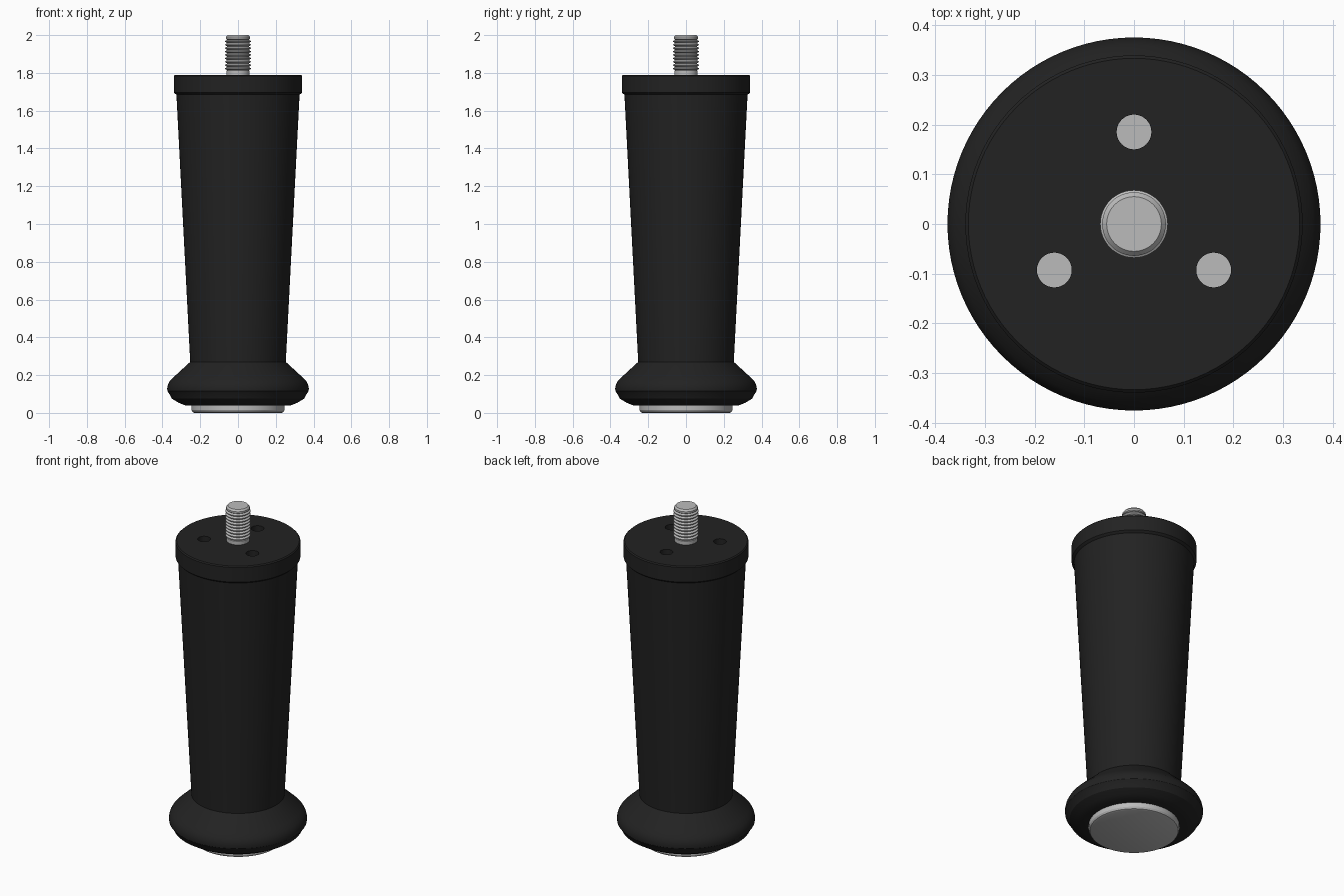
import bpy, bmesh, math
from mathutils import Matrix, Vector

cube = bpy.data.objects.get("Cube")
if cube:
    bpy.data.objects.remove(cube, do_unlink=True)


def make_material(name, value, metallic, roughness):
    mat = bpy.data.materials.new(name)
    mat.use_nodes = True
    color = (value, value, value, 1)
    mat.diffuse_color = color
    shader = next(n for n in mat.node_tree.nodes if n.type == "BSDF_PRINCIPLED")
    shader.inputs["Base Color"].default_value = color
    shader.inputs["Metallic"].default_value = metallic
    shader.inputs["Roughness"].default_value = roughness
    return mat


black = make_material("black plastic", 0.016, 0, 0.5)
steel = make_material("grey steel", 0.5, 0, 0.4)


def make_object(name, bm, mat):
    bmesh.ops.recalc_face_normals(bm, faces=bm.faces)
    mesh = bpy.data.meshes.new(name)
    bm.to_mesh(mesh)
    bm.free()
    mesh.materials.append(mat)
    obj = bpy.data.objects.new(name, mesh)
    bpy.context.collection.objects.link(obj)
    return obj


def lathe(name, profile, mat, sides=96):
    """Closed solid of revolution from (radius, height) points."""
    bm = bmesh.new()
    rings = []
    for r, z in profile:
        rings.append([bm.verts.new((r * math.cos(a), r * math.sin(a), z))
                      for a in (math.tau * i / sides for i in range(sides))])
    for low, high in zip(rings, rings[1:]):
        for i in range(sides):
            j = (i + 1) % sides
            bm.faces.new((low[i], low[j], high[j], high[i]))
    bm.faces.new(rings[0])
    bm.faces.new(rings[-1])
    return make_object(name, bm, mat)


def activate(obj):
    bpy.ops.object.select_all(action="DESELECT")
    obj.select_set(True)
    bpy.context.view_layer.objects.active = obj


# Tapered leg with flared foot and stepped top collar
leg = lathe("leg_body", [
    (0.28, 0.04), (0.315, 0.054), (0.35, 0.075), (0.366, 0.105),
    (0.374, 0.115), (0.375, 0.13), (0.371, 0.15), (0.36, 0.17),
    (0.34, 0.19), (0.253, 0.27), (0.326, 1.685), (0.333, 1.69),
    (0.339, 1.696), (0.339, 1.784), (0.333, 1.79)], black)

# Three holes running down to the steel glide
bm = bmesh.new()
for k in range(3):
    a = math.radians(90 + 120 * k)
    spot = Vector((0.185 * math.cos(a), 0.185 * math.sin(a), 0.95))
    bmesh.ops.create_cone(bm, cap_ends=True, segments=32, radius1=0.035,
                          radius2=0.035, depth=2, matrix=Matrix.Translation(spot))
cutter = make_object("hole_cutter", bm, black)
cutter.hide_render = True
cut = leg.modifiers.new("holes", "BOOLEAN")
cut.operation = "DIFFERENCE"
cut.solver = "EXACT"
cut.object = cutter
activate(leg)
bpy.ops.object.modifier_apply(modifier=cut.name)
bpy.data.objects.remove(cutter, do_unlink=True)

# Steel glide under the foot
glide = lathe("floor_glide", [(0.23, 0), (0.24, 0.004), (0.246, 0.014),
                              (0.246, 0.045)], steel)

# Threaded stud: plain neck, ridges, chamfered tip
stud_profile = [(0.062, 1.78), (0.062, 1.812)]
pitch, turns = 0.018, 9
for k in range(turns):
    z = 1.814 + pitch * k
    stud_profile += [(0.058, z), (0.068, z + pitch * 0.4),
                     (0.068, z + pitch * 0.6), (0.058, z + pitch * 0.95)]
stud_profile += [(0.064, 1.98), (0.064, 1.99), (0.055, 2.0)]
stud = lathe("threaded_stud", stud_profile, steel, 48)

for obj in (leg, glide, stud):
    activate(obj)
    bpy.ops.object.shade_smooth_by_angle(angle=math.radians(30))
